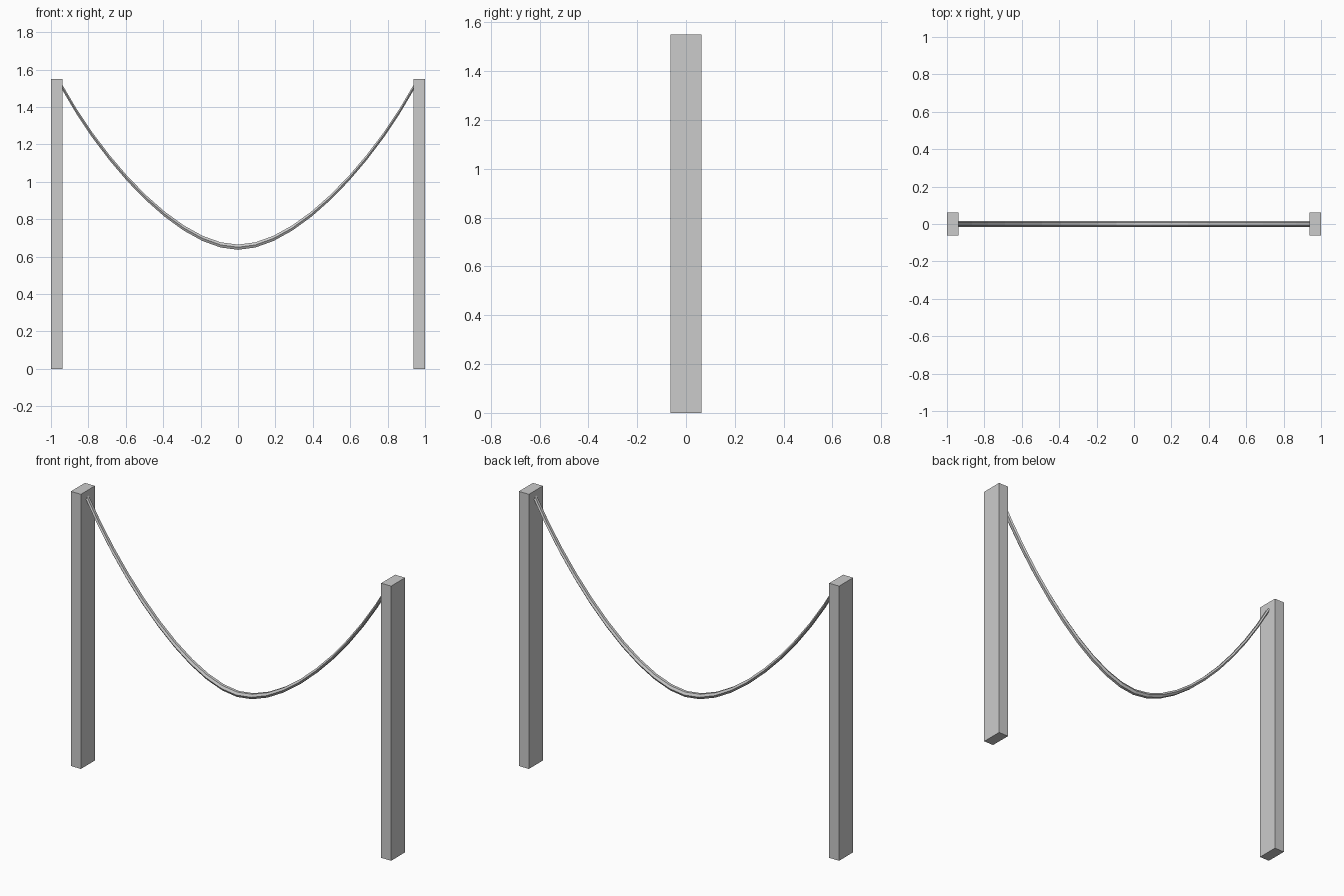
import bpy, bmesh, math

if "Cube" in bpy.data.objects:
    bpy.data.objects.remove(bpy.data.objects["Cube"])

# Two upright posts
for name, x in (("left_post", -0.96875), ("right_post", 0.96875)):
    bpy.ops.mesh.primitive_cube_add(size=1, location=(x, 0, 0.775))
    post = bpy.context.object
    post.name = name
    post.scale = (0.0625, 0.125, 1.55)

# Sagging rope path: half curve, mirrored
STEPS, SIDES, R = 10, 6, 0.016
P = [(0, 0.65), (0.3, 0.65), (0.7, 1.07), (0.9425, 1.51)]


def bezier(t):
    w = ((1 - t) ** 3, 3 * t * (1 - t) ** 2, 3 * t * t * (1 - t), t ** 3)
    return [sum(k * p[i] for k, p in zip(w, P)) for i in (0, 1)]


half = [bezier(i / STEPS) for i in range(STEPS + 1)]
path = [(-x, z) for x, z in reversed(half[1:])] + half

# Rope skin: upright hexagonal section carried along the path
bm = bmesh.new()
angles = [2 * math.pi * k / SIDES for k in range(SIDES)]
rings = [[bm.verts.new((x, R * math.cos(a), z + R * math.sin(a))) for a in angles]
         for x, z in path]
for a, b in zip(rings, rings[1:]):
    for k in range(SIDES):
        n = (k + 1) % SIDES
        bm.faces.new((a[k], a[n], b[n], b[k]))
bm.faces.new(rings[0])
bm.faces.new(rings[-1])
bmesh.ops.recalc_face_normals(bm, faces=bm.faces)
mesh = bpy.data.meshes.new("rope")
bm.to_mesh(mesh)
bm.free()
bpy.context.collection.objects.link(bpy.data.objects.new("rope", mesh))
